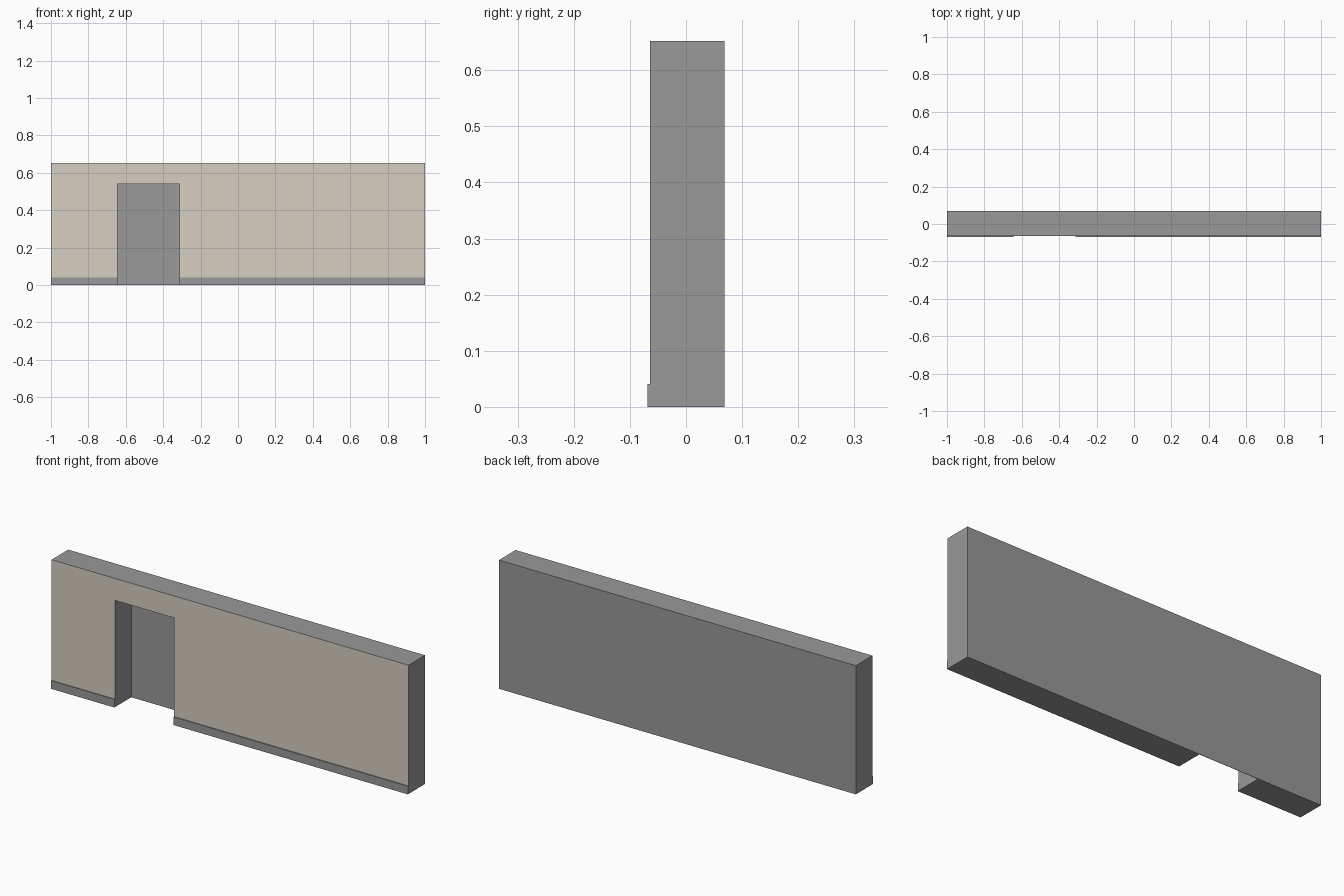
import bpy, bmesh

if "Cube" in bpy.data.objects:
    bpy.data.objects.remove(bpy.data.objects["Cube"])

# Main dimensions
HALF, TOP = 1.0, 0.652
DOOR_L, DOOR_R, DOOR_TOP = -0.645, -0.313, 0.541
FRONT, BACK, SKIRT_FRONT, SKIRT_TOP = -0.064, 0.069, -0.069, 0.041
PANEL = 0.002


def material(name, rgb):
    m = bpy.data.materials.new(name)
    m.diffuse_color = (*rgb, 1.0)
    m.use_nodes = True
    m.node_tree.nodes["Principled BSDF"].inputs["Base Color"].default_value = m.diffuse_color
    return m


grey = material("plain grey", (0.319, 0.319, 0.319))
beige = material("warm beige", (0.68, 0.62, 0.525))


def extrude_profile(name, points, y0, y1, front_mat=None):
    """Extrude an x-z outline along y; the front face may have its own colour."""
    bm = bmesh.new()
    face = bm.faces.new([bm.verts.new((x, y0, z)) for x, z in points])
    ext = bmesh.ops.extrude_face_region(bm, geom=[face], use_keep_orig=True)
    verts = [g for g in ext["geom"] if isinstance(g, bmesh.types.BMVert)]
    bmesh.ops.translate(bm, verts=verts, vec=(0, y1 - y0, 0))
    bmesh.ops.recalc_face_normals(bm, faces=bm.faces[:])
    bm.normal_update()
    if front_mat:
        for f in bm.faces:
            f.material_index = 1 if f.normal.y < -0.9 else 0
    mesh = bpy.data.meshes.new(name)
    bm.to_mesh(mesh)
    bm.free()
    mesh.materials.append(grey)
    if front_mat:
        mesh.materials.append(front_mat)
    obj = bpy.data.objects.new(name, mesh)
    bpy.context.collection.objects.link(obj)
    return obj


def rect(x0, x1, z0, z1):
    return [(x0, z0), (x1, z0), (x1, z1), (x0, z1)]


# Wall with doorway notch, painted on the front only
extrude_profile("wall", [
    (-HALF, 0), (DOOR_L, 0), (DOOR_L, DOOR_TOP), (DOOR_R, DOOR_TOP),
    (DOOR_R, 0), (HALF, 0), (HALF, TOP), (-HALF, TOP)],
    FRONT, BACK - PANEL, beige)

# Thin sheet closing the whole back, including the doorway
extrude_profile("back_panel", rect(-HALF, HALF, 0, TOP), BACK - PANEL, BACK)

# Skirting boards on either side of the doorway
for side, x0, x1 in (("left", -HALF, DOOR_L), ("right", DOOR_R, HALF)):
    extrude_profile("skirting_" + side, rect(x0, x1, 0, SKIRT_TOP),
                    SKIRT_FRONT, FRONT)
